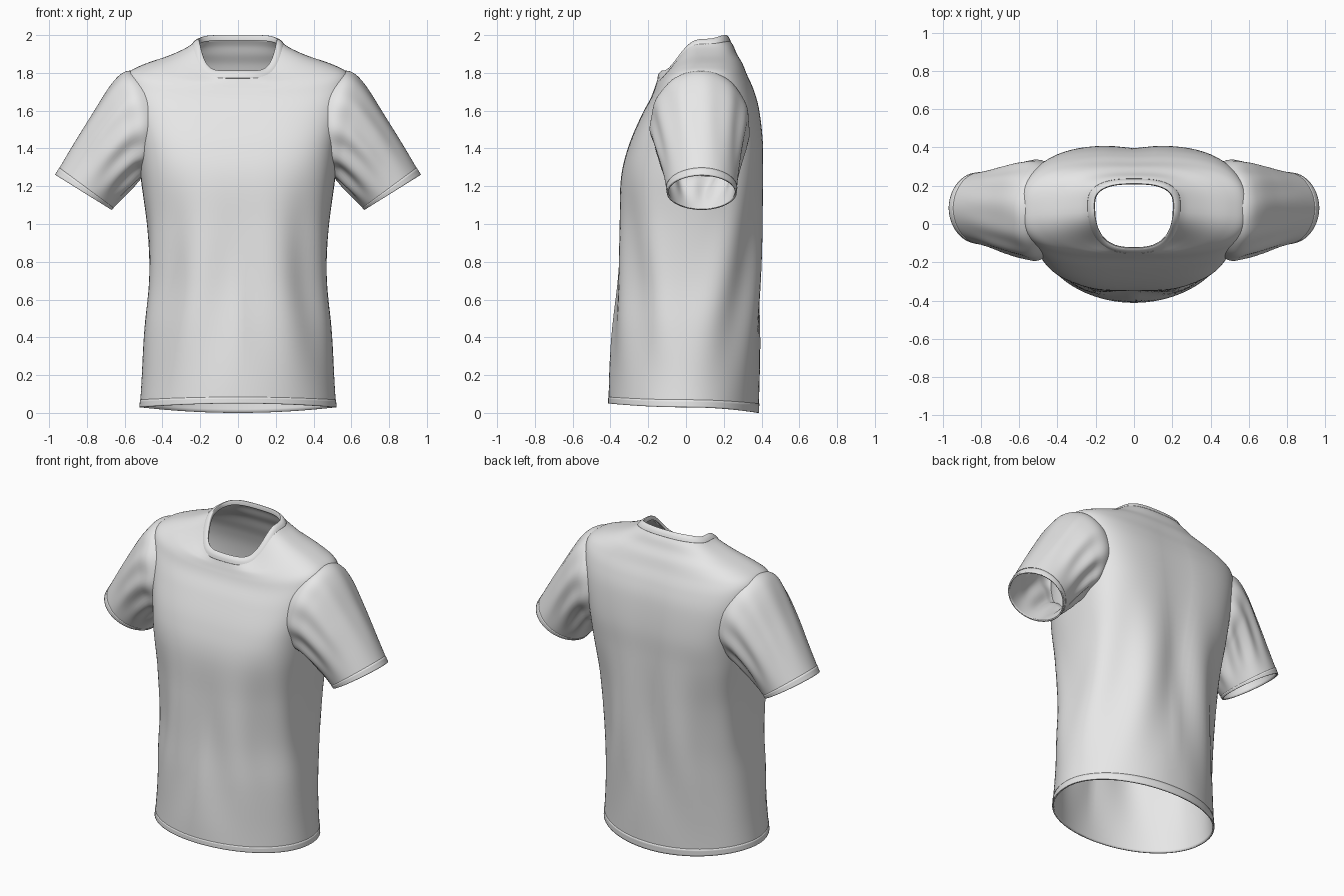
import bpy
import bmesh
from math import sin, cos, pi, asin, exp, sqrt, radians

SEGMENTS = 96

cube = bpy.data.objects.get("Cube")
if cube:
    bpy.data.objects.remove(cube, do_unlink=True)

fabric = bpy.data.materials.new("light_grey_fabric")
fabric.use_nodes = True
fabric.diffuse_color = (0.8, 0.8, 0.8, 1)
fabric.node_tree.nodes["Principled BSDF"].inputs["Base Color"].default_value = (0.8, 0.8, 0.8, 1)
fabric.node_tree.nodes["Principled BSDF"].inputs["Roughness"].default_value = 0.8

# Torso rings: half width, roundness, dip power, side y, side z, front y, front z, back y, back z
TORSO = [
    (.52, 1, 2, 0, .03, -.41, .05, .385, 0),
    (.507, 1, 2, 0, .2, -.405, .2, .395, .2),
    (.493, .97, 2, 0, .45, -.39, .45, .405, .45),
    (.478, .92, 2, .02, .7, -.37, .7, .41, .7),
    (.488, .82, 2, .03, .98, -.355, .98, .41, .98),
    (.515, .68, 2, .06, 1.24, -.345, 1.24, .41, 1.24),
    (.53, .6, 2, .07, 1.42, -.305, 1.41, .41, 1.42),
    (.565, .6, 2, .08, 1.6, -.238, 1.57, .39, 1.6),
    (.59, .65, 2, .08, 1.73, -.19, 1.66, .36, 1.71),
    (.58, .7, 2, .08, 1.8, -.17, 1.71, .325, 1.79),
    (.5, .75, 2.3, .08, 1.845, -.16, 1.74, .3, 1.85),
    (.37, .75, 3, .085, 1.89, -.155, 1.755, .27, 1.9),
    (.28, .75, 4, .09, 1.93, -.15, 1.77, .25, 1.945),
    (.235, .75, 4.8, .1, 1.96, -.145, 1.785, .23, 1.975),
]

# Collar rings, from the neck seam over the lip to the inside
COLLAR = [
    (.243, .75, 4.8, .1, 1.954, -.152, 1.772, .237, 1.967),
    (.228, .75, 5, .1, 1.972, -.144, 1.797, .227, 1.988),
    (.208, .75, 5, .1, 1.98, -.126, 1.812, .211, 2),
    (.203, .75, 5, .1, 1.955, -.121, 1.79, .207, 1.97),
]

# Sleeve rings: top x, top z, bottom x, bottom z, front y, back y, inward curve
SLEEVE = [
    (.53, 1.81, .47, 1.29, -.13, .3, .1),
    (.6, 1.805, .505, 1.25, -.187, .335, .055),
    (.67, 1.74, .535, 1.225, -.175, .325, .02),
    (.77, 1.585, .575, 1.18, -.148, .3, 0),
    (.87, 1.425, .625, 1.125, -.12, .28, 0),
    (.967, 1.26, .67, 1.075, -.1, .267, 0),
]


def sample(rows, t):
    """Smooth interpolation through the rows, t from 0 to 1."""
    last = len(rows) - 1
    i = min(int(t * last), last - 1)
    u = t * last - i
    picks = [rows[max(0, min(last, i + k))] for k in (-1, 0, 1, 2)]
    return [b + u / 2 * (c - a + u * (2 * a - 5 * b + 4 * c - d + u * (3 * (b - c) + d - a)))
            for a, b, c, d in zip(*picks)]


def signed_power(value, power):
    return (1 if value >= 0 else -1) * abs(value) ** power


def body_point(rows, t, angle, grow=0, folds=True):
    w, e, p, ys, zs, yf, zf, yb, zb = sample(rows, t)
    c, s = cos(angle), sin(angle)
    y_end, z_end = (yb, zb) if s > 0 else (yf, zf)
    drop = 1 - abs(c) ** p
    x = (w + grow) * signed_power(c, e)
    y = ys + (abs(y_end - ys) + grow) * signed_power(s, e)
    z = zs + (z_end - zs) * drop
    if folds:
        # Draped creases sweep from the armpits; a soft channel runs down the spine
        around = sqrt(asin(max(-1, min(1, s))) ** 2 + .04)
        hang = sin(pi * max(0, min(1, z / 1.4))) ** 2
        crease = .012 * hang * sin(9 * around - 3.5 * z)
        x += crease * c
        y += crease * s
        if s > 0:
            y -= .02 * sin(pi * min(1, z / 1.9)) * exp(-(x / .09) ** 2)
    return x, y, z


def sleeve_point(t, angle, grow=0):
    xt, zt, xb, zb, yf, yb, inward = sample(SLEEVE, t)
    c, s = cos(angle), sin(angle)
    # Bunched folds gather toward the underarm
    weight = sin(pi * t) ** 2 * (1 - .7 * c) / 2
    size = 1 + grow + .06 * weight * cos(11 * angle + 3 * t)
    x = (xt + xb) / 2 + (xt - xb) / 2 * c * size - inward * s * s
    y = (yf + yb) / 2 - (yb - yf) / 2 * signed_power(s, .9 + .15 * t) * size
    z = (zt + zb) / 2 + (zt - zb) / 2 * c * size
    return x, y, z


def tube(name, point, start, end, rings, thickness, mirrored=False):
    """Open cloth tube lofted through rings, with thickness added inward."""
    bm = bmesh.new()
    loops = []
    for i in range(rings + 1):
        t = start + (end - start) * i / rings
        loops.append([bm.verts.new(point(t, 2 * pi * k / SEGMENTS)) for k in range(SEGMENTS)])
    for low, high in zip(loops, loops[1:]):
        for k in range(SEGMENTS):
            n = (k + 1) % SEGMENTS
            bm.faces.new((low[k], low[n], high[n], high[k]))
    mesh = bpy.data.meshes.new(name)
    bm.to_mesh(mesh)
    bm.free()
    mesh.materials.append(fabric)
    obj = bpy.data.objects.new(name, mesh)
    bpy.context.collection.objects.link(obj)
    if mirrored:
        mirror = obj.modifiers.new("other_side", 'MIRROR')
        mirror.use_mirror_merge = False
    solid = obj.modifiers.new("cloth_thickness", 'SOLIDIFY')
    solid.thickness = thickness
    solid.offset = -1
    bpy.ops.object.select_all(action='DESELECT')
    obj.select_set(True)
    bpy.context.view_layer.objects.active = obj
    bpy.ops.object.shade_smooth_by_angle(angle=radians(50))
    return obj


# Torso and its stitched bottom hem
tube("torso", lambda t, a: body_point(TORSO, t, a), 0, 1, 84, .008)
tube("bottom_hem", lambda t, a: body_point(TORSO, t, a, grow=.002), 0, .025, 4, .006)

# Ribbed neckband
tube("collar", lambda t, a: body_point(COLLAR, t, a, folds=False), 0, 1, 12, .005)

# Sleeves and their cuffs
tube("sleeves", sleeve_point, 0, 1, 40, .008, mirrored=True)
tube("sleeve_cuffs", lambda t, a: sleeve_point(t, a, grow=.01), .94, 1, 4, .006, mirrored=True)
